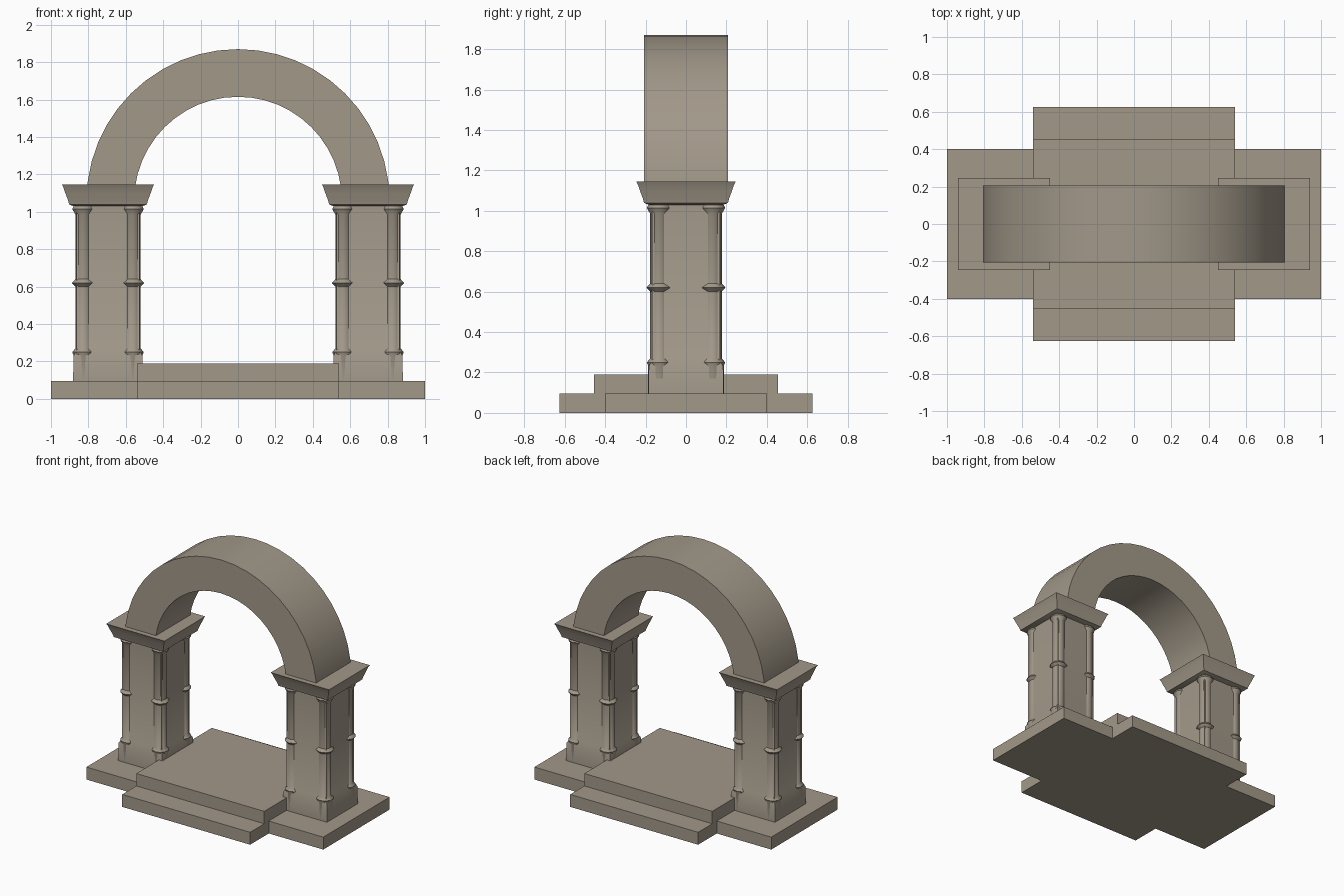
import bpy, bmesh, math

if "Cube" in bpy.data.objects:
    bpy.data.objects.remove(bpy.data.objects["Cube"])

stone = bpy.data.materials.new("warm_grey_stone")
stone.diffuse_color = (0.36, 0.315, 0.25, 1)
stone.use_nodes = True
stone.node_tree.nodes["Principled BSDF"].inputs["Base Color"].default_value = stone.diffuse_color


def finish(name, bm, angle=35):
    bmesh.ops.recalc_face_normals(bm, faces=bm.faces)
    me = bpy.data.meshes.new(name)
    bm.to_mesh(me)
    bm.free()
    ob = bpy.data.objects.new(name, me)
    bpy.context.collection.objects.link(ob)
    me.materials.append(stone)
    bpy.ops.object.select_all(action='DESELECT')
    ob.select_set(True)
    bpy.context.view_layer.objects.active = ob
    bpy.ops.object.shade_smooth_by_angle(angle=math.radians(angle))
    return ob


def prism(name, outline, z0, z1):
    """Extrude a plan outline upward."""
    bm = bmesh.new()
    lo = [bm.verts.new((x, y, z0)) for x, y in outline]
    hi = [bm.verts.new((x, y, z1)) for x, y in outline]
    n = len(outline)
    bm.faces.new(lo)
    bm.faces.new(hi)
    for i in range(n):
        j = (i + 1) % n
        bm.faces.new((lo[i], lo[j], hi[j], hi[i]))
    return finish(name, bm)


def stack(name, cx, cy, profile, sides):
    """Rings of (half width, z): 4 sides gives a square section, more gives a round one."""
    bm = bmesh.new()
    k = 1 / math.cos(math.pi / sides) if sides == 4 else 1
    off = math.pi / sides
    rings = []
    for r, z in profile:
        rings.append([bm.verts.new((cx + r * k * math.cos(off + i * math.tau / sides),
                                    cy + r * k * math.sin(off + i * math.tau / sides), z))
                      for i in range(sides)])
    for a, b in zip(rings, rings[1:]):
        for i in range(sides):
            j = (i + 1) % sides
            bm.faces.new((a[i], a[j], b[j], b[i]))
    bm.faces.new(rings[0])
    bm.faces.new(rings[-1])
    return finish(name, bm, 40)


# Cross-shaped ground slab
quarter = [(1.0, 0.4), (0.54, 0.4), (0.54, 0.625)]
plan = (quarter + [(-x, y) for x, y in reversed(quarter)]
        + [(-x, -y) for x, y in quarter] + [(x, -y) for x, y in reversed(quarter)])
prism("ground_slab", plan, 0, 0.095)

# Raised threshold step
prism("threshold_step", [(0.54, 0.455), (-0.54, 0.455), (-0.54, -0.455), (0.54, -0.455)], 0.09, 0.19)

# Pillars with corner shafts and flared capitals
for side, label in ((-1, "left"), (1, "right")):
    cx = side * 0.695
    stack(label + "_pillar", cx, 0,
          [(0.187, 0.09), (0.184, 0.23), (0.168, 0.26), (0.168, 1.05)], 4)
    for sx in (-1, 1):
        for sy in (-1, 1):
            stack(label + "_corner_shaft", cx + sx * 0.132, sy * 0.132,
                  [(0.056, 0.09), (0.056, 0.235), (0.062, 0.25), (0.045, 0.27),
                   (0.045, 0.60), (0.064, 0.62), (0.045, 0.64),
                   (0.045, 0.985), (0.062, 1.015), (0.05, 1.04)], 10)
    stack(label + "_capital", cx, 0,
          [(0.185, 1.03), (0.208, 1.04), (0.213, 1.06), (0.228, 1.10),
           (0.238, 1.13), (0.246, 1.145)], 4)

# Round arch springing from the capitals
bm = bmesh.new()
segs, zc = 24, 1.06
rings = []
for i in range(segs + 1):
    t = math.pi * i / segs
    rings.append([bm.verts.new((r * math.cos(t), y, zc + r * math.sin(t)))
                  for r, y in ((0.555, -0.207), (0.81, -0.207), (0.81, 0.207), (0.555, 0.207))])
for a, b in zip(rings, rings[1:]):
    for i in range(4):
        j = (i + 1) % 4
        bm.faces.new((a[i], a[j], b[j], b[i]))
bm.faces.new(rings[0])
bm.faces.new(rings[-1])
finish("arch", bm)
